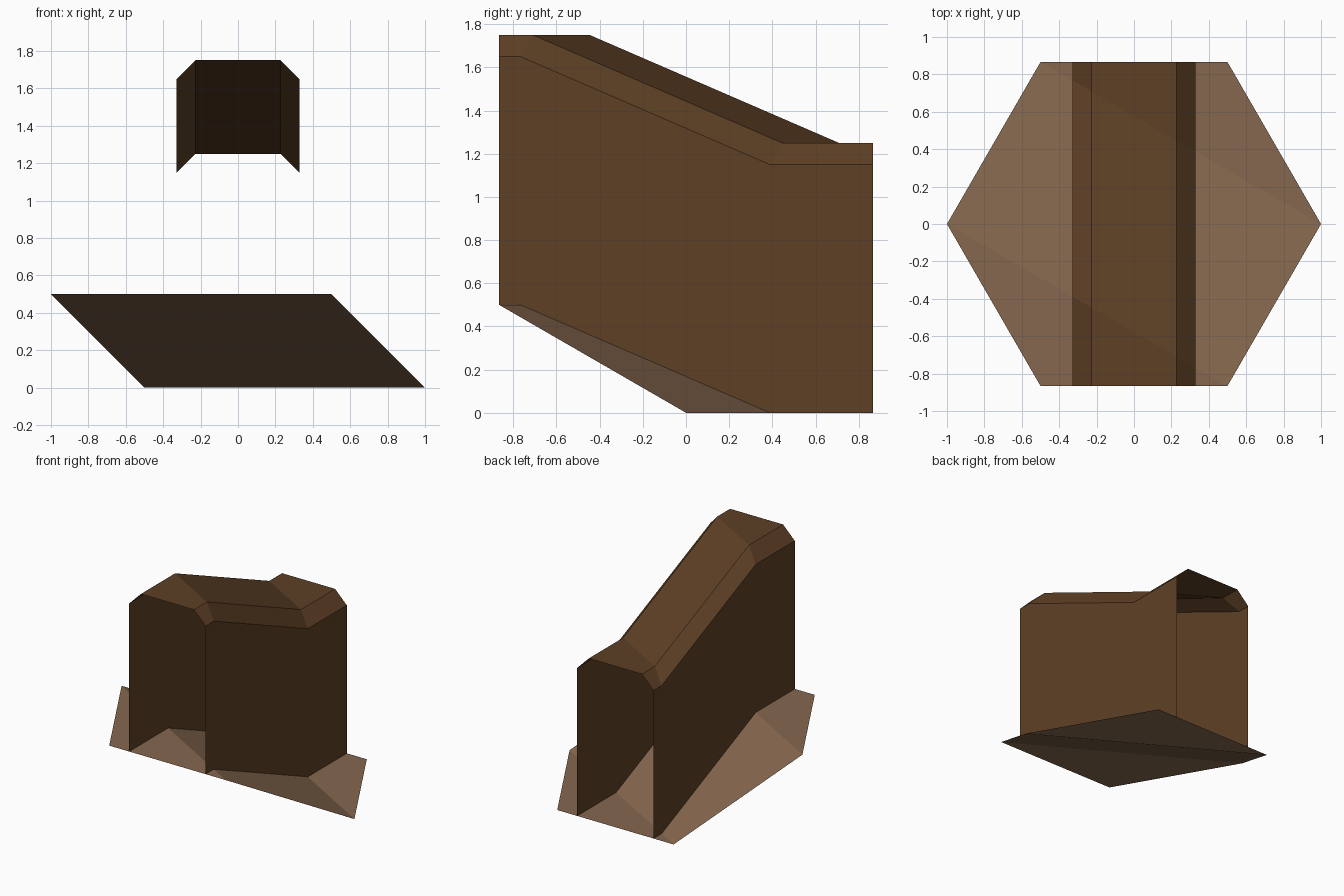
import bpy, bmesh, math

if "Cube" in bpy.data.objects:
    bpy.data.objects.remove(bpy.data.objects["Cube"])

HALF = math.sqrt(3) / 2      # half depth of the hexagon
STEP = 0.5                   # height difference between the two levels
SLOPE = 1 / math.sqrt(3)     # the creases run across the hexagon at 30 degrees


def srgb(*rgb):
    lin = lambda c: c / 12.92 if c <= 0.04045 else ((c + 0.055) / 1.055) ** 2.4
    return tuple(lin(c / 255) for c in rgb) + (1.0,)


def material(name, colour):
    m = bpy.data.materials.new(name)
    m.diffuse_color = colour
    m.use_nodes = True
    m.node_tree.nodes["Principled BSDF"].inputs["Base Color"].default_value = m.diffuse_color
    return m


def make_object(name, bm, mat):
    me = bpy.data.meshes.new(name)
    bm.to_mesh(me)
    bm.free()
    me.materials.append(mat)
    ob = bpy.data.objects.new(name, me)
    bpy.context.collection.objects.link(ob)
    return ob


earth = material("light earth brown", srgb(133, 103, 78))
bark = material("dark brown", srgb(94, 64, 37))

# Hexagonal ground sheet: three corners high, three low, ramp between
bm = bmesh.new()
corners = []
for i in range(6):
    a = math.radians(60 * i)
    z = STEP if i in (3, 4, 5) else 0.0
    corners.append(bm.verts.new((math.cos(a), math.sin(a), z)))
for ids in ((0, 1, 2), (3, 4, 5), (0, 2, 3, 5)):
    bm.faces.new([corners[i] for i in ids])
make_object("ground_tile", bm, earth)

# Open-ended wall: chamfered profile following the ground over both creases
profile = [(-0.328, 0.0), (-0.328, 1.15), (-0.228, 1.25),
           (0.228, 1.25), (0.328, 1.15), (0.328, 0.0)]
bm = bmesh.new()
rows = []
for x, h in profile:
    stations = [(-HALF, STEP), (-SLOPE * (x + 1), STEP),
                (SLOPE * (1 - x), 0.0), (HALF, 0.0)]
    rows.append([bm.verts.new((x, y, g + h)) for y, g in stations])
for r0, r1 in zip(rows, rows[1:]):
    for j in range(3):
        bm.faces.new((r0[j], r1[j], r1[j + 1], r0[j + 1]))
make_object("wall", bm, bark)
